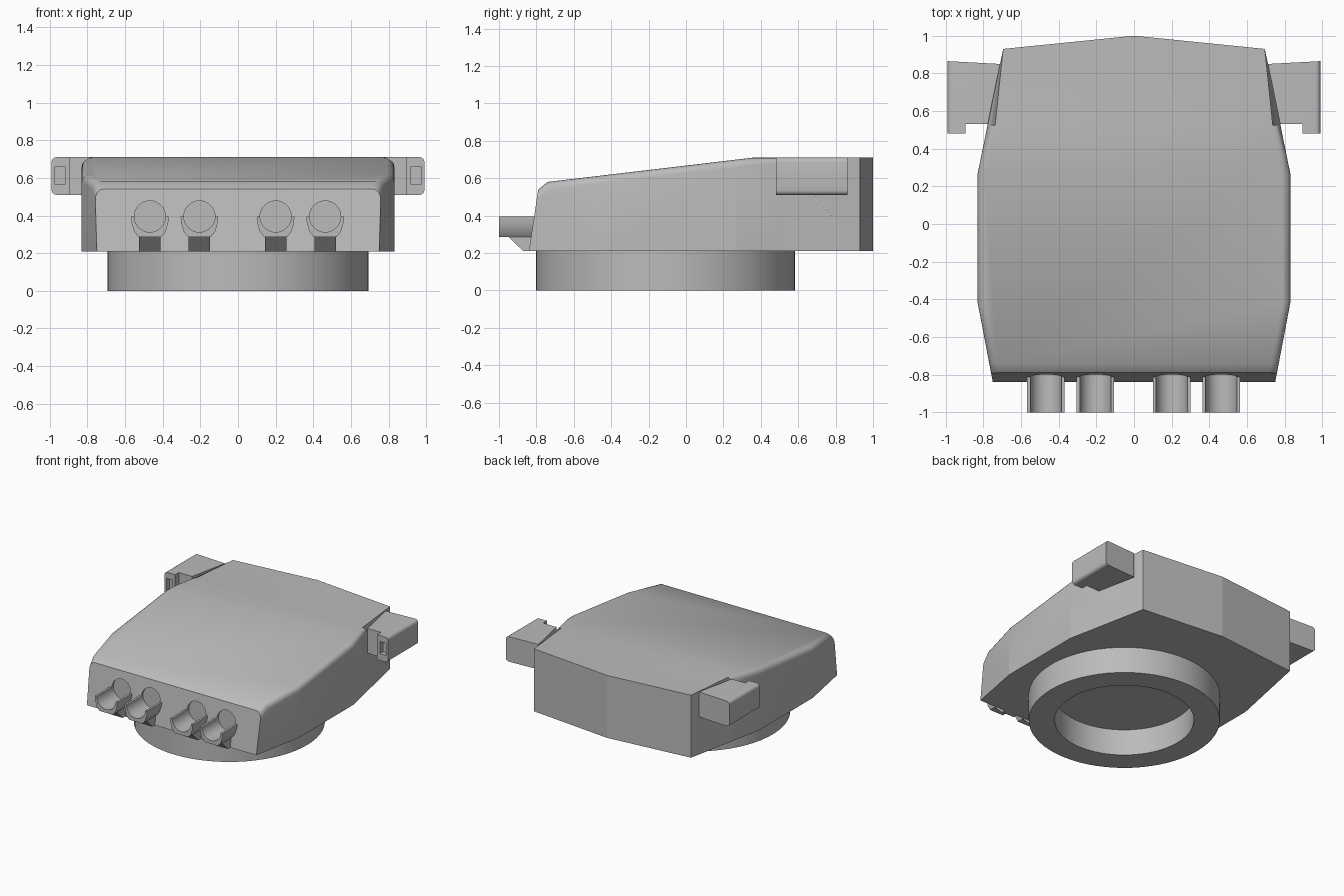
import bpy, bmesh, math
from mathutils import Vector

cube = bpy.data.objects.get("Cube")
if cube:
    bpy.data.objects.remove(cube, do_unlink=True)

grey = bpy.data.materials.new("plain_grey")
grey.use_nodes = True
colour = (0.5, 0.5, 0.5, 1)
grey.diffuse_color = colour
grey.node_tree.nodes["Principled BSDF"].inputs["Base Color"].default_value = colour

FLOOR, ROOF = 0.21, 0.71


def prism(points, offset):
    """Extrude a closed outline of 3D points into a solid."""
    bm = bmesh.new()
    face = bm.faces.new([bm.verts.new(p) for p in points])
    grown = bmesh.ops.extrude_face_region(bm, geom=[face])["geom"]
    moved = [g for g in grown if isinstance(g, bmesh.types.BMVert)]
    bmesh.ops.translate(bm, verts=moved, vec=offset)
    bmesh.ops.recalc_face_normals(bm, faces=bm.faces)
    return bm


def finish(bm, name):
    bmesh.ops.recalc_face_normals(bm, faces=bm.faces)
    mesh = bpy.data.meshes.new(name)
    bm.to_mesh(mesh)
    bm.free()
    mesh.materials.append(grey)
    obj = bpy.data.objects.new(name, mesh)
    bpy.context.collection.objects.link(obj)
    return obj


def activate(obj):
    bpy.ops.object.select_all(action='DESELECT')
    obj.select_set(True)
    bpy.context.view_layer.objects.active = obj


def smooth(obj, degrees=35):
    activate(obj)
    bpy.ops.object.shade_smooth_by_angle(angle=math.radians(degrees))


def side_x(y):
    """Half width of the tapering rear flank."""
    return 0.83 - (y - 0.27) * 0.135 / 0.66


# Hull: plan outline, then planes slice the front, brow and sloping roof
half = [(0.75, -0.84), (0.83, -0.42), (0.83, 0.27), (side_x(0.53), 0.53), (0.695, 0.93)]
plan = half + [(0, 1.0)] + [(-x, y) for x, y in reversed(half)]
bm = prism([(x, y, FLOOR) for x, y in plan], (0, 0, ROOF - FLOOR))
slices = [((-0.84, FLOOR), (-0.79, 0.54)), ((-0.79, 0.54), (-0.74, 0.58)), ((-0.74, 0.58), (0.36, ROOF))]
for (y0, z0), (y1, z1) in slices:
    cut = bmesh.ops.bisect_plane(bm, geom=bm.verts[:] + bm.edges[:] + bm.faces[:], plane_co=(0, y0, z0),
                                 plane_no=(0, z0 - z1, y1 - y0), clear_outer=True)
    rim = [e for e in bm.edges if e.is_boundary]
    bmesh.ops.edgeloop_fill(bm, edges=rim)
    bmesh.ops.recalc_face_normals(bm, faces=bm.faces)


def is_shoulder(edge):
    if len(edge.link_faces) != 2:
        return False
    low, high = sorted((f.normal for f in edge.link_faces), key=lambda n: n.z)
    middle = (edge.verts[0].co.y + edge.verts[1].co.y) / 2
    return abs(low.z) < 0.1 and abs(low.x) > 0.8 and high.z > 0.5 and middle < 0.53


bmesh.ops.bevel(bm, geom=[e for e in bm.edges if is_shoulder(e)], offset=0.04, segments=4,
                profile=0.5, affect='EDGES')
for e in bm.edges:
    if all(f.calc_area() > 0.04 for f in e.link_faces):
        e.smooth = False
hull = finish(bm, "hull")

# Launch tubes: shallow bore in the front plate, open cradle and wedge bracket
RADIUS, TUBE_Z = 0.083, 0.395
steps = 16
bowl = [(RADIUS * math.cos(math.pi * i / steps), -RADIUS * math.sin(math.pi * i / steps))
        for i in range(steps + 1)]
shell = [(-0.1, 0), (-0.097, -0.035), (-0.084, -0.08), (-0.06, -0.11),
         (0.06, -0.11), (0.084, -0.08), (0.097, -0.035), (0.1, 0)]
for number, x in enumerate((-0.468, -0.205, 0.2, 0.463), 1):
    circle = [(x + RADIUS * math.cos(a), -1.05, TUBE_Z + RADIUS * math.sin(a))
              for a in (math.tau * i / (2 * steps) for i in range(2 * steps))]
    cutter = finish(prism(circle, (0, 0.26, 0)), "bore_cutter")
    cutter.hide_render = True
    activate(hull)
    mod = hull.modifiers.new("bore", 'BOOLEAN')
    mod.operation, mod.solver, mod.object = 'DIFFERENCE', 'EXACT', cutter
    bpy.ops.object.modifier_apply(modifier=mod.name)
    bpy.data.objects.remove(cutter, do_unlink=True)

    cradle = prism([(x + u, -1.0, TUBE_Z + v) for u, v in bowl + shell], (0, 0.2, 0))
    smooth(finish(cradle, f"tube_cradle_{number}"))

    wedge = [(-0.95, 0.287), (-0.87, FLOOR), (-0.835, FLOOR), (-0.82, 0.287)]
    finish(prism([(x - 0.057, y, z) for y, z in wedge], (0.114, 0, 0)), f"tube_bracket_{number}")
smooth(hull)

# Side ears: hooked blocks with rounded outer edges and a recessed front window
for side, label in ((1, "left"), (-1, "right")):
    ear = [(side_x(0.85), 0.85), (0.99, 0.865), (0.99, 0.482), (0.895, 0.482),
           (0.895, 0.53), (side_x(0.53), 0.53)]
    bm = prism([(side * x, y, 0.51) for x, y in ear], (0, 0, 0.2))
    outer = [e for e in bm.edges if all(abs(v.co.x) > 0.98 for v in e.verts)
             and abs(e.verts[0].co.z - e.verts[1].co.z) < 0.01]
    bmesh.ops.bevel(bm, geom=outer, offset=0.025, segments=4, profile=0.5, affect='EDGES')
    front = min(bm.faces, key=lambda f: f.calc_center_median().y)
    # Window: inset copy of the front face, squared up and pushed back
    bmesh.ops.inset_individual(bm, faces=[front], thickness=0.012)
    centre = Vector((side * 0.945, 0.482, 0.612))
    for v in front.verts:
        v.co.x = centre.x + max(-0.027, min(0.027, v.co.x - centre.x))
        v.co.z = centre.z + max(-0.048, min(0.048, v.co.z - centre.z))
    pushed = bmesh.ops.extrude_face_region(bm, geom=[front])["geom"]
    bmesh.ops.translate(bm, verts=[g for g in pushed if isinstance(g, bmesh.types.BMVert)], vec=(0, 0.04, 0))
    if front.is_valid:
        bm.faces.remove(front)
    smooth(finish(bm, f"{label}_ear"))

# Turret ring: hollow collar under the hull
bm = bmesh.new()
profile = [(0.505, FLOOR), (0.505, 0), (0.693, 0), (0.693, FLOOR)]
verts = [bm.verts.new((r, -0.11, z)) for r, z in profile]
edges = [bm.edges.new((verts[i], verts[i + 1])) for i in range(3)]
bmesh.ops.spin(bm, geom=verts + edges, cent=(0, -0.11, 0), axis=(0, 0, 1),
               angle=math.tau, steps=64, use_merge=False)
bmesh.ops.remove_doubles(bm, verts=bm.verts, dist=0.0005)
smooth(finish(bm, "turret_ring"))
